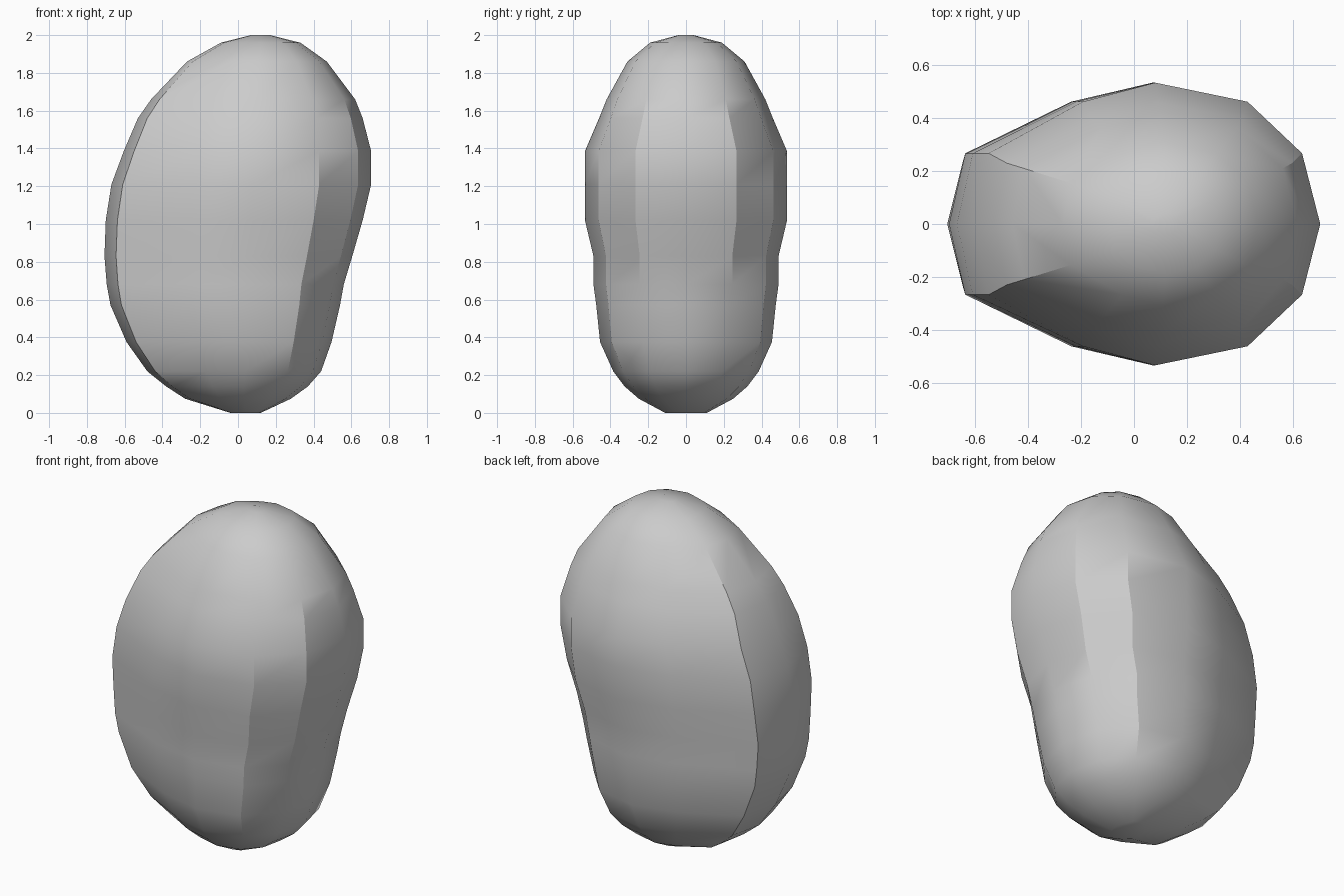
import bpy
import bmesh
import math

default_cube = bpy.data.objects.get("Cube")
if default_cube:
    bpy.data.objects.remove(default_cube, do_unlink=True)

# Stacked cross-sections: height, narrow tip, middle, round tip, half depth
SECTIONS = [
    (0, -.04, .04, .12, .11),
    (.075, -.28, .03, .28, .25),
    (.14, -.38, .03, .37, .325),
    (.22, -.48, .04, .44, .385),
    (.375, -.59, .04, .495, .455),
    (.57, -.675, .05, .54, .475),
    (.68, -.695, .05, .56, .49),
    (.83, -.707, .06, .605, .49),
    (1.02, -.7, .07, .66, .535),
    (1.21, -.67, .08, .705, .535),
    (1.385, -.605, .08, .705, .535),
    (1.56, -.53, .09, .66, .46),
    (1.66, -.46, .1, .62, .42),
    (1.86, -.27, .11, .47, .31),
    (1.96, -.09, .12, .33, .19),
    (2, .07, .12, .17, .04),
]

# Outline of a section: signed reach towards a tip, share of the half depth
HALF_OUTLINE = [(1, 0), (.89, .5), (.56, .865), (0, 1),
                (-.4, .865), (-.92, .5), (-1, 0)]
OUTLINE = HALF_OUTLINE + [(u, -v) for u, v in HALF_OUTLINE[-2:0:-1]]


def section_ring(bm, z, left, middle, right, depth):
    """Add one ring of vertices, wide on the right and bladed on the left."""
    ring = []
    for u, v in OUTLINE:
        reach = right - middle if u > 0 else middle - left
        ring.append(bm.verts.new((middle + u * reach, v * depth, z)))
    return ring


def make_material(name, color):
    material = bpy.data.materials.new(name)
    material.use_nodes = True
    material.diffuse_color = color
    material.node_tree.nodes["Principled BSDF"].inputs["Base Color"].default_value = color
    return material


# Pebble body lofted through the sections
bm = bmesh.new()
rings = [section_ring(bm, *section) for section in SECTIONS]
count = len(OUTLINE)
for lower, upper in zip(rings, rings[1:]):
    for i in range(count):
        j = (i + 1) % count
        bm.faces.new((lower[i], lower[j], upper[j], upper[i]))
bm.faces.new(rings[0][::-1])
bm.faces.new(rings[-1])
bmesh.ops.recalc_face_normals(bm, faces=bm.faces)

mesh = bpy.data.meshes.new("pebble_body")
bm.to_mesh(mesh)
bm.free()
mesh.materials.append(make_material("stone grey", (.6, .6, .6, 1)))
pebble = bpy.data.objects.new("pebble_body", mesh)
bpy.context.collection.objects.link(pebble)

# Smooth shading that keeps the hard creases
bpy.ops.object.select_all(action='DESELECT')
pebble.select_set(True)
bpy.context.view_layer.objects.active = pebble
bpy.ops.object.shade_smooth_by_angle(angle=math.radians(30))
